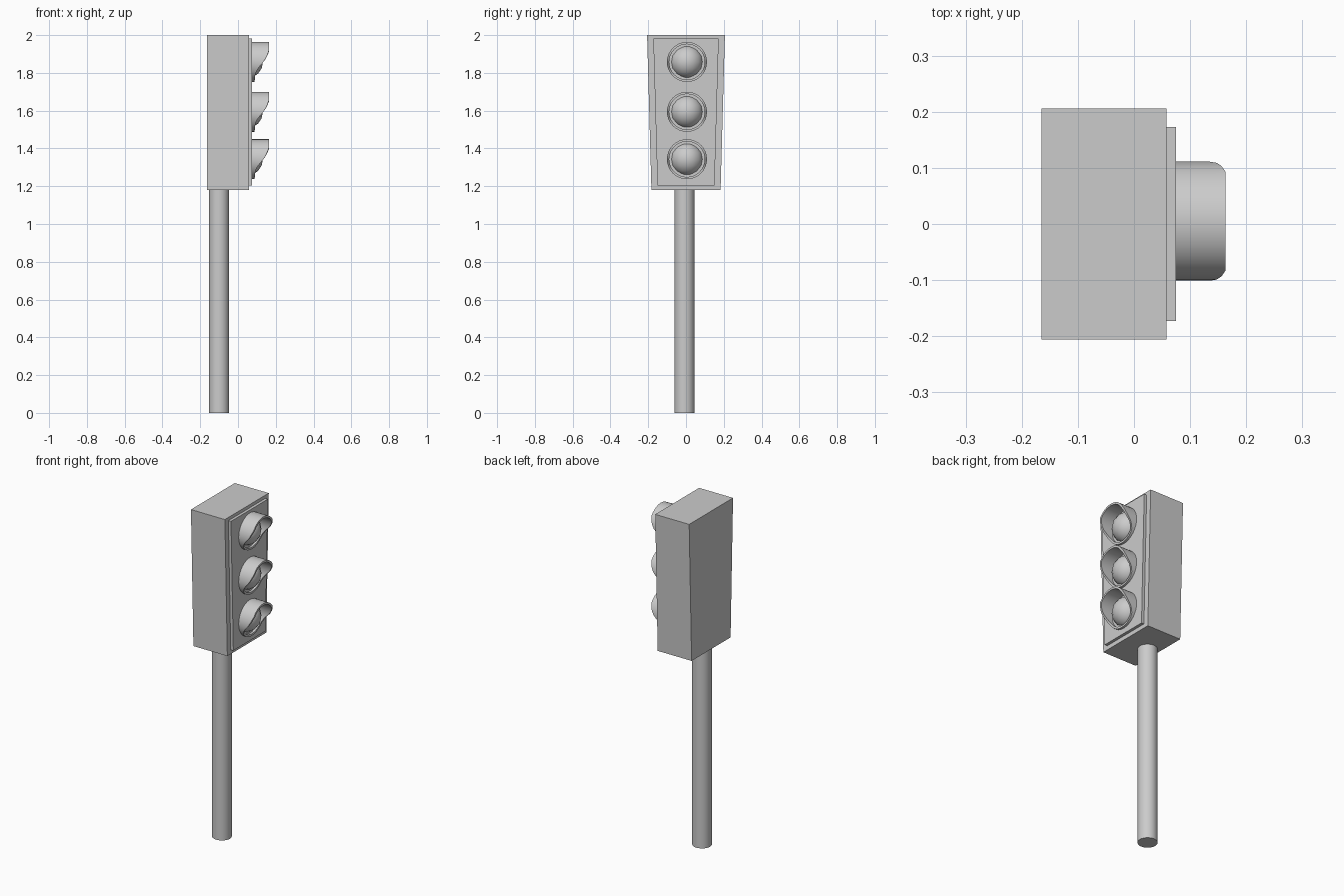
import bpy, bmesh
from math import pi, cos, sin, radians

if "Cube" in bpy.data.objects:
    bpy.data.objects.remove(bpy.data.objects["Cube"])


def make_object(name, bm, smooth=False):
    bmesh.ops.recalc_face_normals(bm, faces=bm.faces[:])
    mesh = bpy.data.meshes.new(name)
    bm.to_mesh(mesh)
    bm.free()
    ob = bpy.data.objects.new(name, mesh)
    bpy.context.collection.objects.link(ob)
    if smooth:
        bpy.ops.object.select_all(action='DESELECT')
        ob.select_set(True)
        bpy.context.view_layer.objects.active = ob
        bpy.ops.object.shade_smooth_by_angle(angle=radians(40))
    return ob


def tapered_slab(name, x0, x1, z0, z1, half_bottom, half_top):
    """Trapezoid in the y-z plane, extruded along x."""
    bm = bmesh.new()
    outline = [(-half_bottom, z0), (half_bottom, z0), (half_top, z1), (-half_top, z1)]
    face = bm.faces.new([bm.verts.new((x0, y, z)) for y, z in outline])
    ext = bmesh.ops.extrude_face_region(bm, geom=[face], use_keep_orig=True)
    for v in ext["geom"]:
        if isinstance(v, bmesh.types.BMVert):
            v.co.x = x1
    return make_object(name, bm)


def visor_front(t):
    """Front edge x of the hood, for height t from -1 (bottom) to 1 (top)."""
    pts = [(-1, .088), (-.6, .091), (-.3, .107), (0, .135), (.25, .151), (.55, .163), (1, .163)]
    for (a, xa), (b, xb) in zip(pts, pts[1:]):
        if t <= b:
            return xa + (xb - xa) * (t - a) / (b - a)
    return pts[-1][1]


def visor(name, cy, cz, r_out=0.106, r_in=0.094, n=32):
    bm = bmesh.new()
    rings = [[], [], [], []]
    for i in range(n):
        a = 2 * pi * i / n
        c, s = cos(a), sin(a)
        front = visor_front(s)
        for ring, x, r in zip(rings, (0.07, front, front, 0.07), (r_out, r_out, r_in, r_in)):
            ring.append(bm.verts.new((x, cy + r * c, cz + r * s)))
    for k in range(4):
        p, q = rings[k], rings[(k + 1) % 4]
        for i in range(n):
            j = (i + 1) % n
            bm.faces.new((p[i], p[j], q[j], q[i]))
    return make_object(name, bm, True)


# Housing and raised front panel
tapered_slab("housing", -0.165, 0.058, 1.18, 2.0, 0.183, 0.206)
tapered_slab("front_panel", 0.05, 0.075, 1.205, 1.981, 0.151, 0.173)

# Pole
bm = bmesh.new()
bmesh.ops.create_cone(bm, cap_ends=True, segments=32, radius1=0.053, radius2=0.053, depth=1.2)
bmesh.ops.translate(bm, verts=bm.verts[:], vec=(-0.1, -0.008, 0.6))
make_object("pole", bm, True)

# Three lamps, each a hooded visor with a domed lens
for label, z in (("top", 1.858), ("middle", 1.594), ("bottom", 1.343)):
    visor(label + "_visor", 0.005, z)
    bm = bmesh.new()
    bmesh.ops.create_uvsphere(bm, u_segments=16, v_segments=8, radius=0.088)
    bmesh.ops.translate(bm, verts=bm.verts[:], vec=(0.044, 0.005, z))
    make_object(label + "_lens", bm, True)
